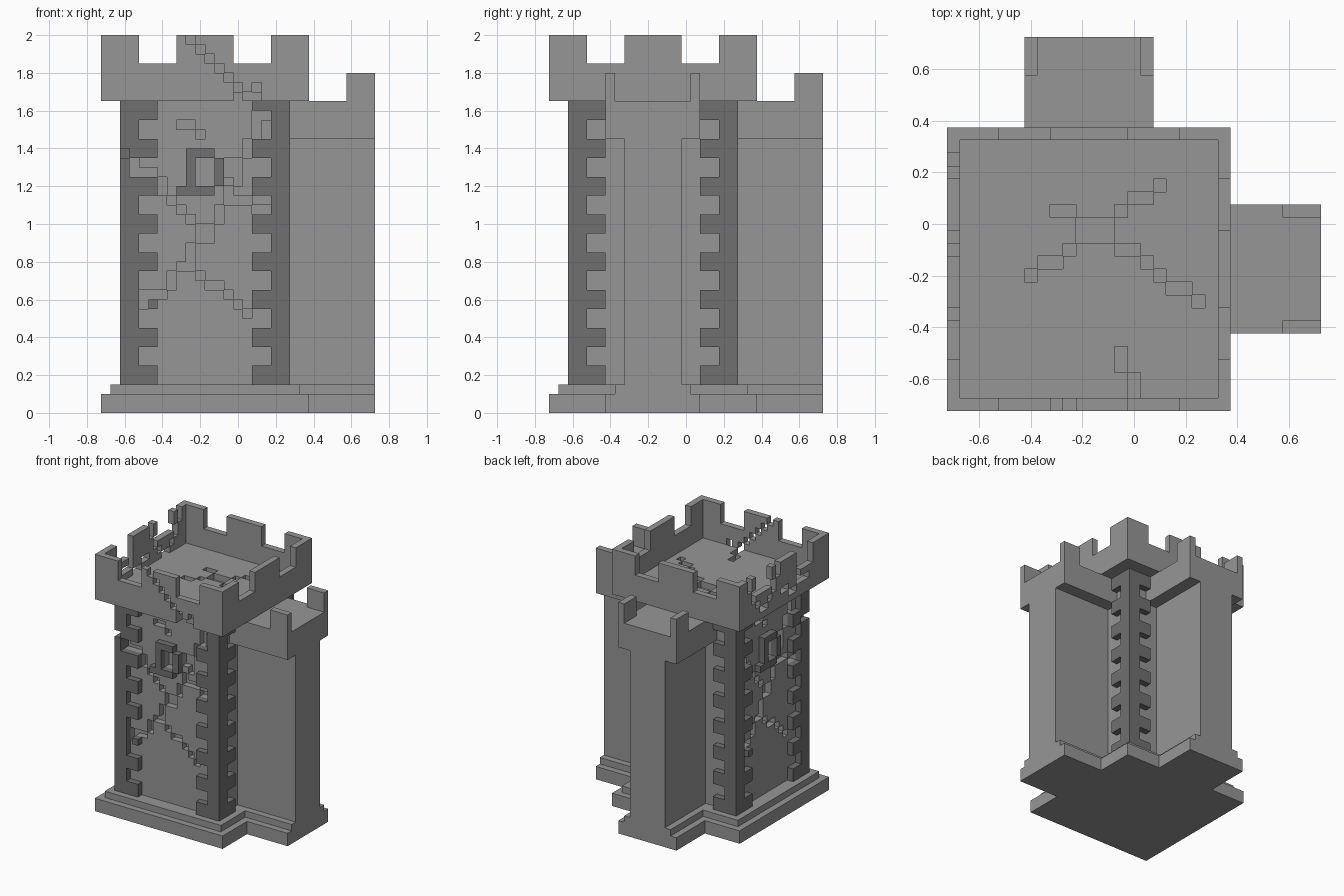
import bpy, bmesh
from itertools import product

if "Cube" in bpy.data.objects:
    bpy.data.objects.remove(bpy.data.objects["Cube"])

UNIT = 0.05      # one masonry block
HALF = 0.725     # half of the footprint


def material(name, value):
    m = bpy.data.materials.new(name)
    colour = (value, value, value, 1)
    m.diffuse_color = colour
    m.use_nodes = True
    m.node_tree.nodes["Principled BSDF"].inputs["Base Color"].default_value = colour
    return m


STONE = material("light stone", 0.305)
TRIM = material("dark stone", 0.162)


def inside(p, boxes):
    return any(all(b[2 * a] < p[a] < b[2 * a + 1] for a in range(3)) for b in boxes)


def masonry(name, mat, solid, cuts=()):
    """Outer skin of a union of boxes minus cut boxes.
    A box is (x0, x1, y0, y1, z0, z1) in block units."""
    grid = [sorted({b[2 * a + s] for b in [*solid, *cuts] for s in (0, 1)}) for a in range(3)]
    cells = set()
    for c in product(*(range(len(g) - 1) for g in grid)):
        mid = [(grid[a][c[a]] + grid[a][c[a] + 1]) / 2 for a in range(3)]
        if inside(mid, solid) and not inside(mid, cuts):
            cells.add(c)
    bm = bmesh.new()
    verts = {}

    def vert(k):
        if k not in verts:
            x, y, z = (grid[a][k[a]] * UNIT for a in range(3))
            verts[k] = bm.verts.new((x - HALF, y - HALF, z))
        return verts[k]

    for c in cells:
        for a, side in product(range(3), (0, 1)):
            beside = list(c)
            beside[a] += 2 * side - 1
            if tuple(beside) in cells:
                continue
            b, d = (a + 1) % 3, (a + 2) % 3
            ring = []
            for u, v in ((0, 0), (1, 0), (1, 1), (0, 1)):
                k = list(c)
                k[a] += side
                k[b] += u
                k[d] += v
                ring.append(vert(tuple(k)))
            bm.faces.new(ring if side else ring[::-1])
    me = bpy.data.meshes.new(name)
    bm.to_mesh(me)
    bm.free()
    me.materials.append(mat)
    ob = bpy.data.objects.new(name, me)
    bpy.context.collection.objects.link(ob)
    return ob


def swap(boxes):
    """Exchange x and y."""
    return [(c, d, a, b, e, f) for a, b, c, d, e, f in boxes]


def mirror(boxes, axis, total=22):
    """Reflect boxes within the tower's footprint."""
    out = []
    for b in boxes:
        b = list(b)
        i = 2 * axis
        b[i], b[i + 1] = total - b[i + 1], total - b[i]
        out.append(tuple(b))
    return out


def on_front(rects, y0, y1):
    """Turn (x0, x1, z0, z1) rectangles into boxes on the front side."""
    return [(a, b, y0, y1, c, d) for a, b, c, d in rects]


# Cracks in the walls, as x and z ranges
wall_cracks = [
    (8, 10, 30, 31), (10, 11, 29, 30), (4, 6, 25, 26), (6, 7, 23, 25), (7, 8, 22, 23),
    (8, 9, 21, 22), (9, 10, 20, 21), (10, 12, 18, 20), (9, 10, 16, 18), (8, 10, 15, 16),
    (7, 8, 13, 15), (6, 7, 12, 13), (4, 6, 12, 13), (4, 5, 11, 12),
    (10, 11, 14, 15), (11, 13, 13, 14), (13, 14, 12, 13), (14, 15, 11, 12), (15, 16, 10, 11),
    (12, 13, 20, 22), (13, 14, 22, 24), (14, 16, 22, 23), (16, 18, 21, 22),
    (14, 15, 24, 25), (13, 15, 25, 27), (15, 16, 27, 29), (16, 17, 29, 32), (17, 18, 31, 32)]
corner_chips = [(2, 3, 27, 28), (3, 4, 25, 27)]
front_cuts = on_front(wall_cracks + corner_chips, 2, 4)
left_cuts = swap(mirror(on_front(wall_cracks, 2, 4), 0))
wall_cuts = front_cuts + left_cuts

# Window: a broken raised frame around a shallow niche
frame = on_front([(9, 10, 23, 28), (9, 12, 27, 28), (8, 12, 23, 24), (12, 13, 24, 27)], 2, 3)
niche = on_front([(10, 12, 24, 27)], 2, 4)

# Stepped plinth under the tower and both wall stubs
plinth = [(0, 22, 0, 22, 0, 2), (22, 29, 6, 16, 0, 2), (6, 16, 22, 29, 0, 2),
          (1, 21, 1, 21, 2, 3), (21, 29, 7, 15, 2, 3), (7, 15, 21, 29, 2, 3)]
masonry("stepped_plinth", STONE, plinth)

# Tower body
masonry("tower_wall", STONE, [(3, 19, 3, 19, 3, 33)],
        wall_cuts + niche + swap(mirror(niche, 0)))
masonry("front_window_frame", TRIM, frame)
masonry("side_window_frame", TRIM, swap(mirror(frame, 0)))

# Toothed corner stones, repeated on all four corners
arm = [(2, 4, 2, 3, 3, 33)] + [(2, 6, 2, 3, z, z + 2) for z in range(3, 33, 4)]
corner = arm + swap(arm)
for x_side, y_side in product((0, 1), (0, 1)):
    boxes = mirror(corner, 0) if x_side else corner
    boxes = mirror(boxes, 1) if y_side else boxes
    label = ("back" if y_side else "front") + ("_left" if x_side else "_right")
    masonry(label + "_corner_stones", TRIM, boxes, wall_cuts)

# Roof floor with its cracks, as x and y ranges
floor_cracks = [
    (16, 17, 17, 18), (14, 16, 16, 17), (13, 14, 15, 16), (8, 10, 15, 16), (10, 13, 13, 15),
    (9, 10, 12, 13), (7, 9, 11, 12), (6, 7, 10, 11), (13, 15, 12, 13), (15, 16, 11, 12),
    (16, 17, 10, 11), (17, 19, 9, 10), (19, 20, 8, 9), (13, 14, 3, 5), (14, 15, 1, 3)]
masonry("roof_floor", STONE, [(1, 21, 1, 21, 33, 34)],
        [(*r, 33, 34) for r in floor_cracks])

# Crenellated parapet, cracked right through on two sides
side = [(0, 22, 0, 1, 33, 37)] + [(a, b, 0, 1, 37, 40) for a, b in ((0, 4), (8, 14), (18, 22))]
parapet = side + mirror(side, 1)
parapet += swap(parapet)
front_split = [(9, 10, 39, 40), (10, 11, 38, 39), (11, 12, 37, 38), (12, 13, 36, 37),
               (13, 14, 35, 36), (14, 15, 33, 35), (15, 17, 33, 34), (16, 17, 34, 35)]
side_split = [(19, 20, 38, 40), (18, 19, 36, 38), (17, 18, 35, 36), (15, 17, 34, 35),
              (14, 15, 35, 36), (13, 14, 36, 38), (12, 13, 38, 40), (10, 12, 35, 36),
              (8, 10, 34, 35), (7, 8, 35, 37), (5, 7, 35, 36)]
masonry("parapet", STONE, parapet,
        on_front(front_split, 0, 1) + swap(on_front(side_split, 0, 1)))

# Wall stubs: narrow stem, wider walkway and two end merlons
stub = [(19, 29, 8, 14, 3, 29), (19, 29, 6, 16, 29, 33),
        (26, 29, 6, 7, 33, 36), (26, 29, 15, 16, 33, 36)]
masonry("left_wall_stub", STONE, stub)
masonry("back_wall_stub", STONE, swap(stub))
